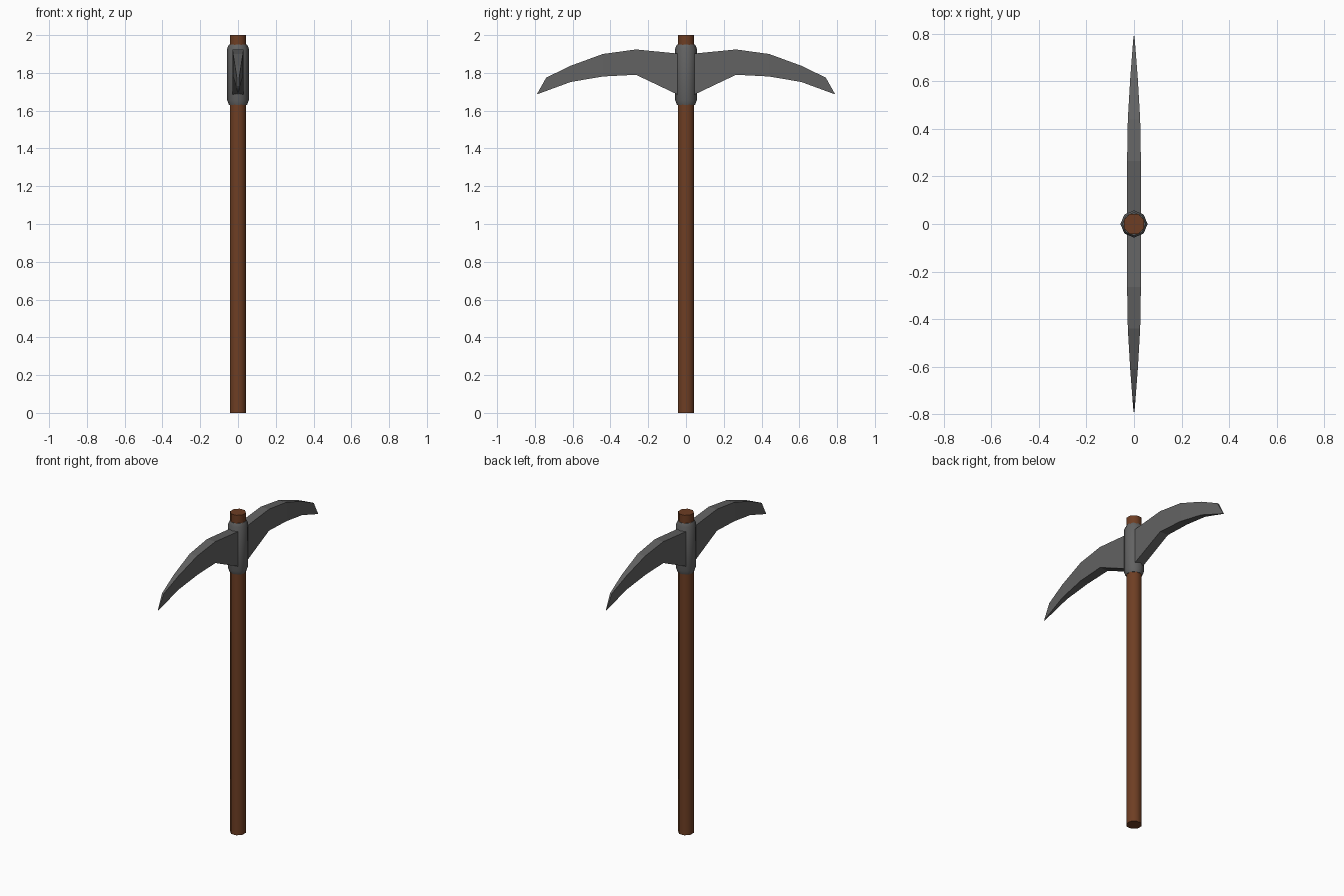
import bpy, bmesh, math

if "Cube" in bpy.data.objects:
    bpy.data.objects.remove(bpy.data.objects["Cube"])


def material(name, rgb):
    m = bpy.data.materials.new(name)
    m.diffuse_color = (*rgb, 1.0)
    m.use_nodes = True
    m.node_tree.nodes["Principled BSDF"].inputs["Base Color"].default_value = m.diffuse_color
    return m


WOOD = material("brown wood", (0.155, 0.048, 0.017))
STEEL = material("dark steel", (0.123, 0.123, 0.123))


def loft(name, rings, mat, smooth=False):
    """Skin a list of equal-length vertex rings and cap both ends."""
    bm = bmesh.new()
    loops = [[bm.verts.new(p) for p in ring] for ring in rings]
    n = len(rings[0])
    for a, b in zip(loops, loops[1:]):
        for i in range(n):
            j = (i + 1) % n
            bm.faces.new((a[i], a[j], b[j], b[i]))
    bm.faces.new(loops[0])
    bm.faces.new(loops[-1])
    bmesh.ops.recalc_face_normals(bm, faces=bm.faces)
    mesh = bpy.data.meshes.new(name)
    bm.to_mesh(mesh)
    bm.free()
    mesh.materials.append(mat)
    obj = bpy.data.objects.new(name, mesh)
    bpy.context.collection.objects.link(obj)
    if smooth:
        bpy.ops.object.select_all(action='DESELECT')
        obj.select_set(True)
        bpy.context.view_layer.objects.active = obj
        bpy.ops.object.shade_smooth_by_angle(angle=math.radians(50))
    return obj


def octagon(r, z, turn=0.0):
    return [(r * math.cos(turn + i * math.pi / 4),
             r * math.sin(turn + i * math.pi / 4), z) for i in range(8)]


# Octagonal wooden shaft
loft("handle", [octagon(0.046, z, math.pi / 8) for z in (0.0, 2.0)], WOOD, True)

# Steel collar with chamfered ends
loft("collar", [octagon(r, z) for r, z in
                ((0.048, 1.63), (0.057, 1.655), (0.057, 1.93), (0.048, 1.95))],
     STEEL, True)

# Curved pick blades: distance along top, top z, distance along bottom, bottom z, half width
SECTIONS = [(0.04, 1.902, 0.04, 1.683, 0.030),
            (0.265, 1.924, 0.265, 1.790, 0.029),
            (0.44, 1.900, 0.44, 1.781, 0.026),
            (0.61, 1.838, 0.61, 1.752, 0.016),
            (0.74, 1.775, 0.79, 1.686, 0.006)]

for side, name in ((-1, "front_blade"), (1, "rear_blade")):
    rings = []
    for yt, zt, yb, zb, w in SECTIONS:
        wb = 0.002 if yb > 0.7 else w   # the tip narrows to a point
        rings.append([(-w, side * yt, zt), (w, side * yt, zt),
                      (wb, side * yb, zb), (-wb, side * yb, zb)])
    loft(name, rings, STEEL)
